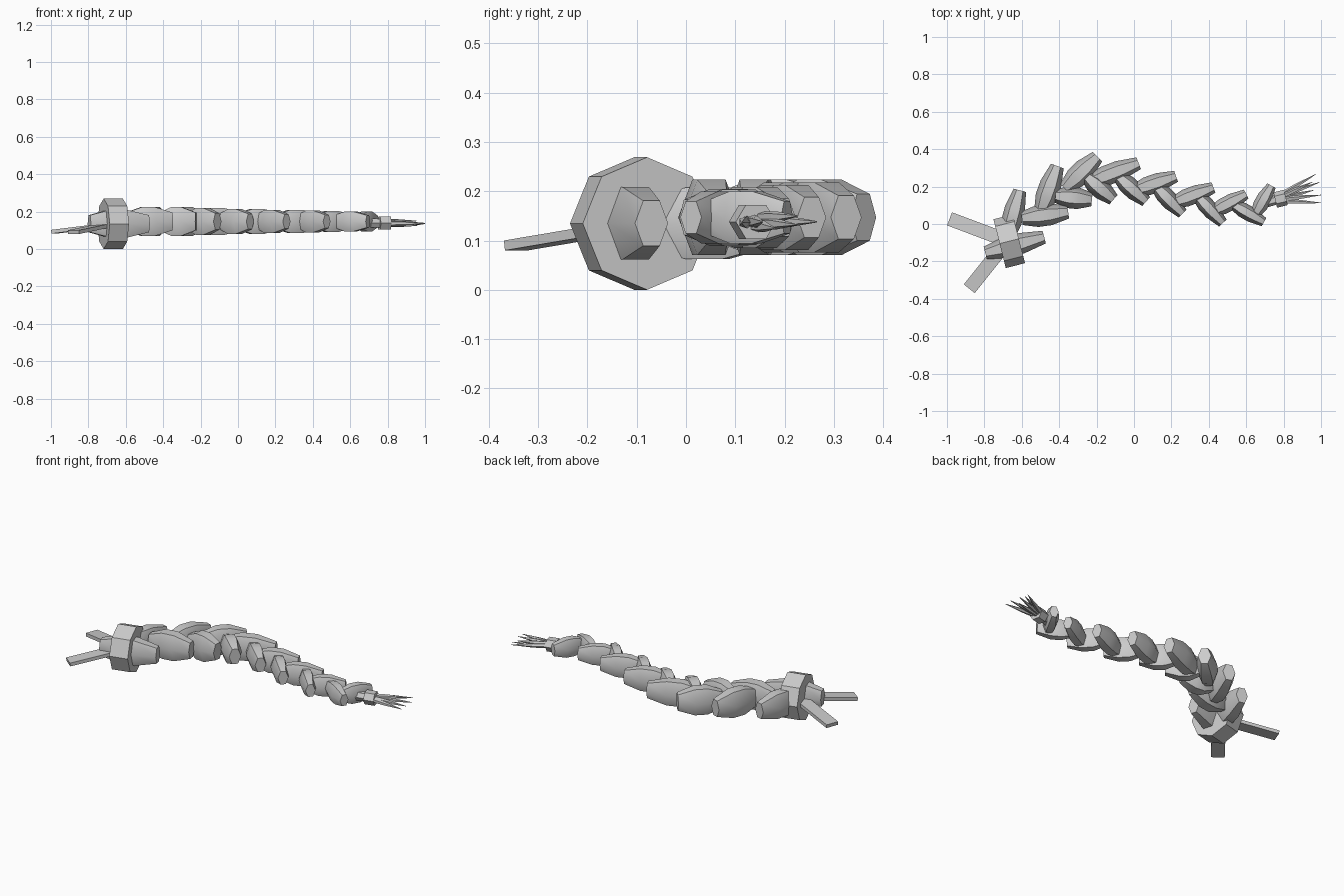
import bpy, bmesh, math
from mathutils import Vector, Matrix

if "Cube" in bpy.data.objects:
    bpy.data.objects.remove(bpy.data.objects["Cube"])

grey = bpy.data.materials.new("pale_grey")
grey.diffuse_color = (0.6, 0.6, 0.6, 1)
grey.use_nodes = True
grey.node_tree.nodes["Principled BSDF"].inputs["Base Color"].default_value = grey.diffuse_color


def loft(name, a, b, sections, sides, squash=1.0, phase=0.0, smooth=False):
    """Tube from a to b; sections = (fraction along, radius), squash scales height."""
    a, b = Vector(a), Vector(b)
    d = (b - a).normalized()
    side = Vector((-d.y, d.x, 0)).normalized()
    up = d.cross(side)
    bm = bmesh.new()
    rings = []
    for t, r in sections:
        c = a.lerp(b, t)
        rings.append([bm.verts.new(c + side * r * math.cos(phase + 2 * math.pi * i / sides)
                                   + up * r * squash * math.sin(phase + 2 * math.pi * i / sides))
                      for i in range(sides)])
    for lo, hi in zip(rings, rings[1:]):
        for i in range(sides):
            j = (i + 1) % sides
            bm.faces.new((lo[i], lo[j], hi[j], hi[i]))
    bm.faces.new(rings[0][::-1])
    bm.faces.new(rings[-1])
    bmesh.ops.recalc_face_normals(bm, faces=bm.faces)
    me = bpy.data.meshes.new(name)
    bm.to_mesh(me)
    bm.free()
    me.materials.append(grey)
    ob = bpy.data.objects.new(name, me)
    bpy.context.collection.objects.link(ob)
    if smooth:
        bpy.ops.object.select_all(action='DESELECT')
        ob.select_set(True)
        bpy.context.view_layer.objects.active = ob
        bpy.ops.object.shade_smooth_by_angle(angle=math.radians(50))
    return ob


# Braid strands: outer end x, y, inner end x, y, half width
outer = [
    (-0.61, 0.18, -0.68, -0.08, 0.055),
    (-0.41, 0.31, -0.50, 0.06, 0.058),
    (-0.195, 0.36, -0.37, 0.19, 0.058),
    (0.025, 0.325, -0.25, 0.22, 0.054),
    (0.225, 0.255, -0.01, 0.175, 0.050),
    (0.425, 0.195, 0.20, 0.11, 0.047),
    (0.60, 0.16, 0.41, 0.06, 0.043),
    (0.735, 0.205, 0.645, 0.045, 0.040),
]
inner = [
    (-0.48, -0.07, -0.795, -0.155, 0.056),
    (-0.352, 0.065, -0.60, 0.03, 0.058),
    (-0.225, 0.13, -0.42, 0.15, 0.058),
    (-0.11, 0.13, -0.26, 0.26, 0.054),
    (0.065, 0.12, -0.09, 0.26, 0.050),
    (0.26, 0.055, 0.11, 0.21, 0.047),
    (0.475, 0.005, 0.33, 0.16, 0.044),
    (0.695, 0.01, 0.52, 0.11, 0.040),
]
for row, strands in (("outer", outer), ("inner", inner)):
    for n, (x1, y1, x2, y2, w) in enumerate(strands):
        z = 0.135 if n == 0 else 0.147
        loft(f"{row}_strand_{n + 1}", (x2, y2, z), (x1, y1, z),
             [(0, w * 0.62), (0.33, w), (0.62, w), (1, w * 0.62)], 6,
             squash=1.52, smooth=True)

# Octagonal clasp at the thick end
ax = Vector((0.97, 0.245, 0)).normalized() * 0.053
centre = Vector((-0.667, -0.092, 0.1345))
loft("clasp_ring", centre - ax, centre + ax, [(0, 0.1345), (1, 0.1345)], 8)


# Flat straps trailing from the clasp
def strap(name, tip, root):
    tip, root = Vector(tip), Vector(root)
    loft(name, tip, root, [(0, 0.053), (1, 0.053)], 4,
         squash=1.0, phase=math.pi / 4)
    ob = bpy.data.objects[name]
    d = (root - tip).normalized()
    side = Vector((-d.y, d.x, 0)).normalized()
    up = d.cross(side)
    # thin the square bar across its height and trim its width
    for v in ob.data.vertices:
        r = v.co - tip
        v.co = tip + d * r.dot(d) + side * r.dot(side) + up * r.dot(up) * 0.27


strap("upper_strap", (-0.985, 0.027, 0.092), (-0.70, -0.08, 0.128))
strap("lower_strap", (-0.88, -0.345, 0.09), (-0.70, -0.12, 0.128))

# Tassel tie and its bristles at the thin end
loft("tassel_tie", (0.755, 0.128, 0.138), (0.812, 0.142, 0.138),
     [(0, 0.042), (1, 0.042)], 6, squash=0.95)
loft("tassel_core", (0.68, 0.11, 0.14), (0.77, 0.132, 0.138),
     [(0, 0.03), (1, 0.025)], 6)
tips = [(0.97, 0.265, 0.138), (0.955, 0.225, 0.15), (0.992, 0.223, 0.132),
        (1.0, 0.155, 0.138), (1.0, 0.113, 0.136), (0.96, 0.18, 0.125)]
for n, tip in enumerate(tips):
    base = Vector((0.80, 0.14 + (tip[1] - 0.18) * 0.28, 0.138 + (tip[2] - 0.137) * 0.6))
    loft(f"bristle_{n + 1}", base, tip, [(0, 0.014), (0.4, 0.012), (1, 0.0015)], 5)
